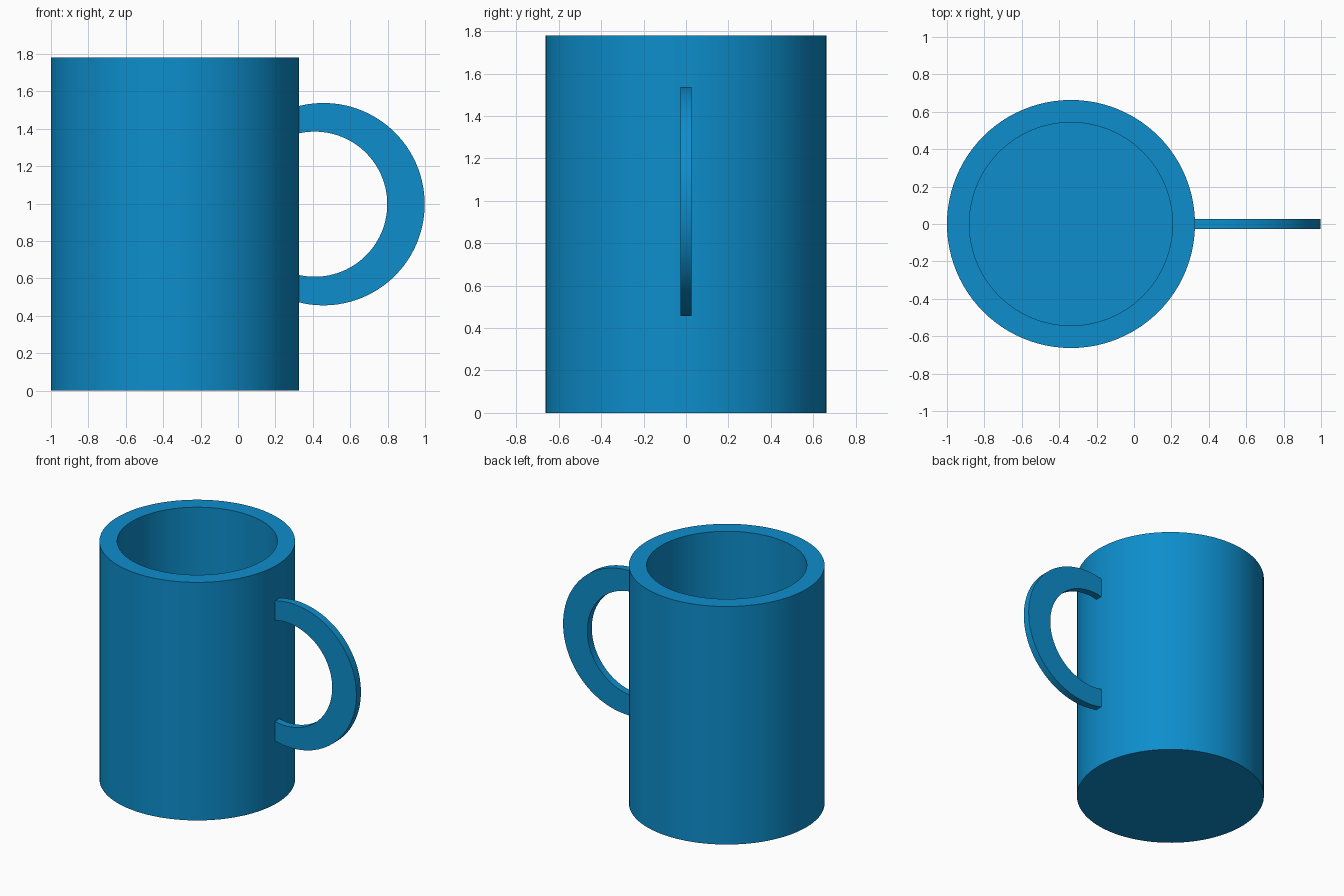
import bpy, bmesh, math

if "Cube" in bpy.data.objects:
    bpy.data.objects.remove(bpy.data.objects["Cube"])

CX, R_OUT, R_IN, HEIGHT, FLOOR = -0.337, 0.663, 0.543, 1.78, 0.12
SEGMENTS = 96

blue = bpy.data.materials.new("mug blue")
blue.diffuse_color = (0.004, 0.27, 0.604, 1)
blue.use_nodes = True
blue.node_tree.nodes["Principled BSDF"].inputs["Base Color"].default_value = blue.diffuse_color


def finish(name, bm):
    bmesh.ops.recalc_face_normals(bm, faces=bm.faces[:])
    mesh = bpy.data.meshes.new(name)
    bm.to_mesh(mesh)
    bm.free()
    mesh.materials.append(blue)
    obj = bpy.data.objects.new(name, mesh)
    bpy.context.collection.objects.link(obj)
    bpy.ops.object.select_all(action='DESELECT')
    bpy.context.view_layer.objects.active = obj
    obj.select_set(True)
    bpy.ops.object.shade_smooth_by_angle(angle=math.radians(30))
    return obj


# Cup: rings up the outside, over the rim and down the inside, capped at both ends
bm = bmesh.new()
rings = []
for r, z in [(R_OUT, 0), (R_OUT, HEIGHT), (R_IN, HEIGHT), (R_IN, FLOOR)]:
    angles = [2 * math.pi * i / SEGMENTS for i in range(SEGMENTS)]
    rings.append([bm.verts.new((CX + r * math.cos(a), r * math.sin(a), z)) for a in angles])
for low, high in zip(rings, rings[1:]):
    for i in range(SEGMENTS):
        j = (i + 1) % SEGMENTS
        bm.faces.new((low[i], low[j], high[j], high[i]))
bm.faces.new(rings[0])
bm.faces.new(rings[-1])
finish("cup", bm)

# Handle: flat crescent between two offset arcs, with its ends sunk in the cup wall
X_END, Z_MID, HALF = 0.285, 0.997, 0.027
STEPS = 64


def arc(cx, r):
    end = math.acos((X_END - cx) / r)
    angles = [-end + 2 * end * i / STEPS for i in range(STEPS + 1)]
    return [(cx + r * math.cos(a), Z_MID + r * math.sin(a)) for a in angles]


bm = bmesh.new()
sections = []
for (xo, zo), (xi, zi) in zip(arc(0.457, 0.541), arc(0.41, 0.388)):
    corners = [(xo, -HALF, zo), (xo, HALF, zo), (xi, HALF, zi), (xi, -HALF, zi)]
    sections.append([bm.verts.new(c) for c in corners])
for a, b in zip(sections, sections[1:]):
    for i in range(4):
        j = (i + 1) % 4
        bm.faces.new((a[i], a[j], b[j], b[i]))
bm.faces.new(sections[0])
bm.faces.new(sections[-1])
finish("handle", bm)
